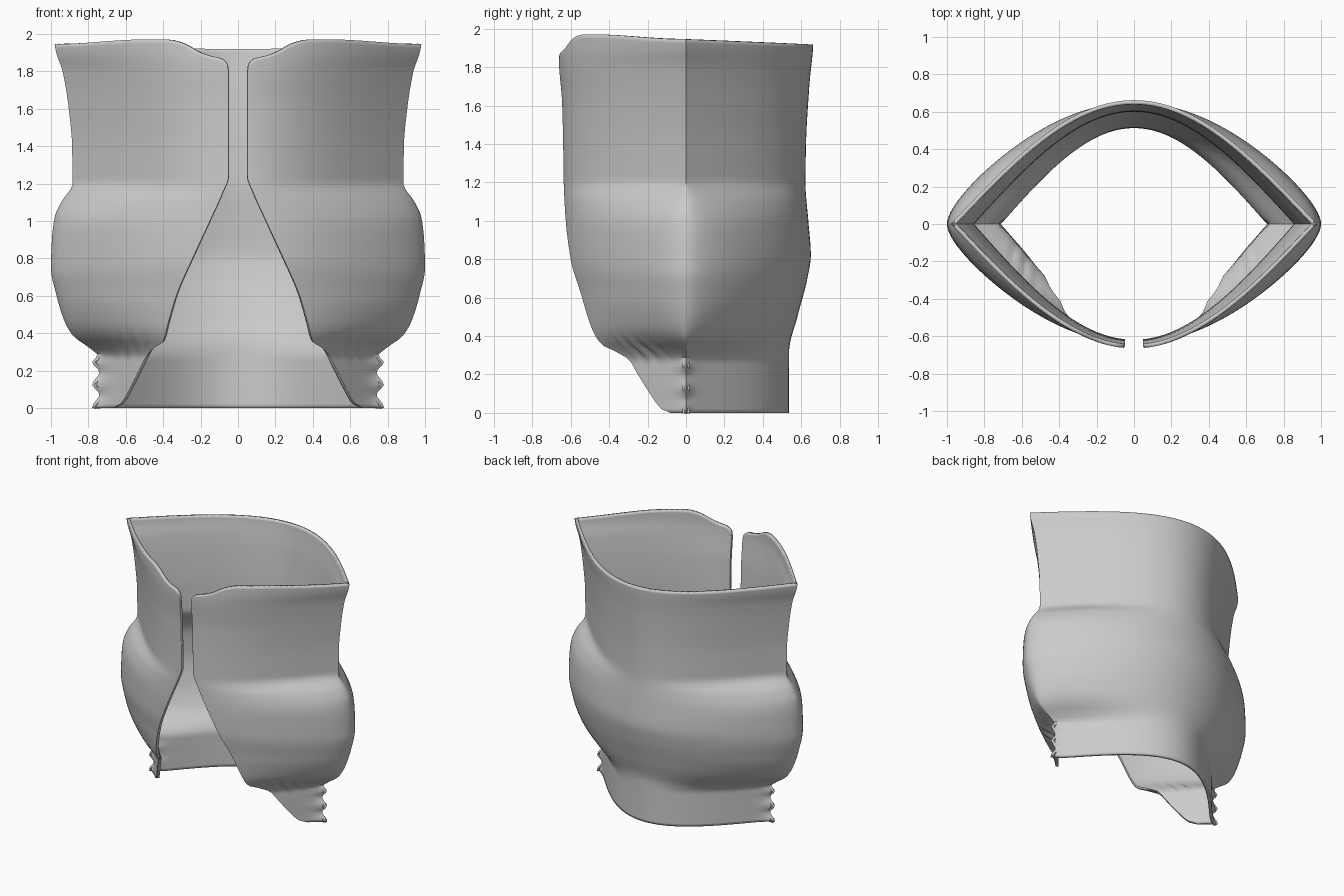
import bpy, bmesh, math

if "Cube" in bpy.data.objects:
    bpy.data.objects.remove(bpy.data.objects["Cube"])


def curve(table, t):
    """Smooth interpolation through (position, value) points."""
    n = len(table)
    if t <= table[0][0]:
        return table[0][1]
    if t >= table[-1][0]:
        return table[-1][1]
    i = max(k for k in range(n - 1) if table[k][0] <= t)

    def slope(k):
        if k == 0 or k == n - 1:
            return 0.0
        a = (table[k][1] - table[k-1][1]) / (table[k][0] - table[k-1][0])
        b = (table[k+1][1] - table[k][1]) / (table[k+1][0] - table[k][0])
        return 0.0 if a * b <= 0 else 2 * a * b / (a + b)

    (x0, y0), (x1, y1) = table[i], table[i + 1]
    h = x1 - x0
    f = (t - x0) / h
    return ((2*f**3 - 3*f**2 + 1) * y0 + (f**3 - 2*f**2 + f) * h * slope(i)
            + (3*f**2 - 2*f**3) * y1 + (f**3 - f**2) * h * slope(i + 1))


# Profiles by height: half width, back depth, front depth, side roundness
WIDTH = [(0, .74), (.27, .74), (.31, .78), (.39, .885), (.47, .93), (.6, .97),
         (.75, 1.0), (.9, .995), (1.02, .98), (1.1, .945), (1.2, .885),
         (1.4, .887), (1.6, .905), (1.8, .938), (1.9, .972), (1.95, .98)]
BACK = [(0, .535), (.32, .537), (.5, .58), (.7, .632), (.82, .65), (1.0, .637),
        (1.2, .622), (1.4, .625), (1.7, .642), (1.95, .663)]
FRONT = [(0, .55), (.2, .58), (.35, .585), (.6, .605), (.8, .635), (1.0, .64),
         (1.3, .641), (1.6, .647), (1.86, .665), (1.97, .66)]
ROUND = [(.3, 0), (.45, .3), (.6, .42), (.95, .42), (1.1, .3), (1.22, 0)]
# Front opening edge by height, and rim height across the front
OPENING = [(0, .67), (.02, .63), (.1, .58), (.2, .53), (.29, .48), (.335, .43),
           (.345, .405), (.45, .375), (.6, .33), (.8, .243), (1.0, .15),
           (1.15, .082), (1.24, .05)]
RIM = [(.05, 1.80), (.055, 1.83), (.07, 1.855), (.1, 1.872), (.14, 1.88),
       (.2, 1.90), (.3, 1.953), (.38, 1.97), (.5, 1.97), (.97, 1.945)]
# Jagged side seam below the bulge
SEAM = [(0, .04), (.02, .035), (.07, .0), (.125, .04), (.19, 0), (.245, .04),
        (.29, 0)]

ROWS, FRONT_COLS, BACK_COLS = 96, 44, 32
TOP, STRAIGHT = 1.97, 1.3


def height(row, rim):
    z = TOP * row / ROWS
    if z > STRAIGHT:
        z = STRAIGHT + (z - STRAIGHT) * (rim - STRAIGHT) / (TOP - STRAIGHT)
    return z


def section(u, k):
    """Lens shaped cross-section, rounded off by k."""
    u = min(u, 1.0)
    return (1 - k) * math.cos(math.pi / 2 * u) + k * math.sqrt(1 - u * u)


def shell_point(row, col):
    if col <= FRONT_COLS:
        f = (1 - math.cos(math.pi * col / FRONT_COLS)) / 2
        z = height(row, curve(RIM, .05 + .92 * f))
        w, e = curve(WIDTH, z), curve(OPENING, z)
        x = e + (w - e) * f
        y = -curve(FRONT, z) * section(x / w, curve(ROUND, z))
        # gathered wrinkles under the front of the bulge
        fold = max(0, 1 - abs(z - .34) / .09) * max(0, 1 - abs(x - .6) / .15)
        y += .012 * fold * math.sin(95 * (x - .25 * z))
    else:
        u = math.cos(math.pi / 2 * (col - FRONT_COLS) / BACK_COLS)
        z = height(row, 1.945 - .027 * math.cos(math.pi / 2 * u))
        w = curve(WIDTH, z)
        x = w * u
        y = curve(BACK, z) * section(u, curve(ROUND, z))
        if col == FRONT_COLS + BACK_COLS:
            x = 0.0
    x += curve(SEAM, z) * min(1, x / w) ** 30
    return x, y, z


# Half of the shell, front opening round to the centre of the back
bm = bmesh.new()
cols = FRONT_COLS + BACK_COLS
grid = [[bm.verts.new(shell_point(r, c)) for c in range(cols + 1)]
        for r in range(ROWS + 1)]
for r in range(ROWS):
    for c in range(cols):
        bm.faces.new((grid[r][c], grid[r][c+1], grid[r+1][c+1], grid[r+1][c]))
mesh = bpy.data.meshes.new("brace_shell")
bm.to_mesh(mesh)
bm.free()
shell = bpy.data.objects.new("brace_shell", mesh)
bpy.context.collection.objects.link(shell)

grey = bpy.data.materials.new("plain_grey")
grey.diffuse_color = (.6, .6, .6, 1)
grey.use_nodes = True
grey.node_tree.nodes["Principled BSDF"].inputs["Base Color"].default_value = grey.diffuse_color
mesh.materials.append(grey)

bpy.context.view_layer.objects.active = shell
shell.select_set(True)
bpy.ops.object.shade_smooth_by_angle(angle=math.radians(40))

# Mirror to the other side, then thicken inwards
mirror = shell.modifiers.new("mirror", 'MIRROR')
mirror.use_clip = True
mirror.merge_threshold = .0005
solid = shell.modifiers.new("thickness", 'SOLIDIFY')
solid.thickness = .022
solid.offset = -1
